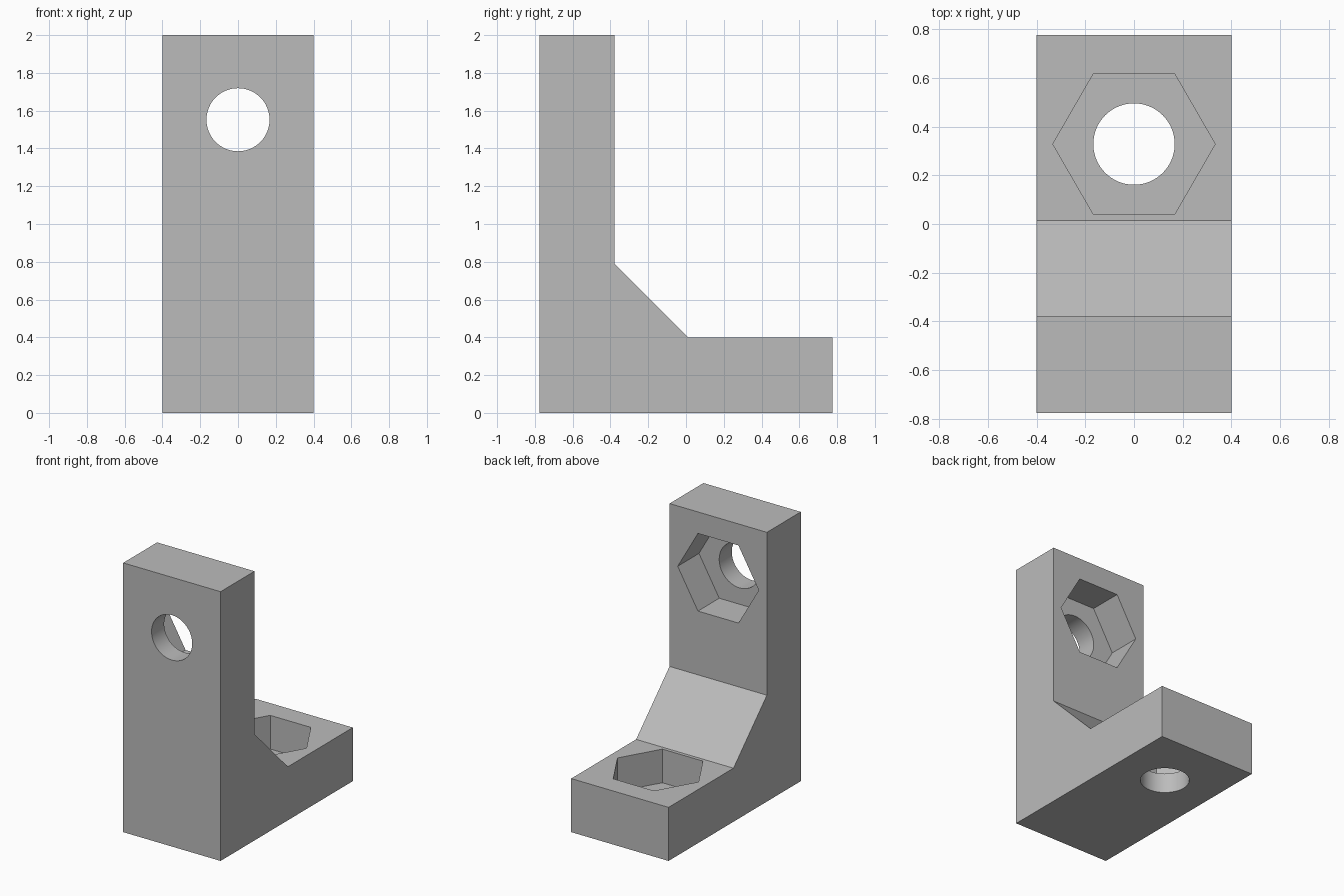
import bpy, bmesh
from math import pi
from mathutils import Matrix

if "Cube" in bpy.data.objects:
    bpy.data.objects.remove(bpy.data.objects["Cube"], do_unlink=True)

HALF_W, HALF_D, HEIGHT = 0.4, 0.776, 2.0
THICK, BRACE = 0.398, 0.392
HOLE_R, NUT_R, NUT_DEPTH = 0.167, 0.333, 0.25
INSET = 0.448  # hole centre to the end of each arm

grey = bpy.data.materials.new("plain grey")
grey.use_nodes = True
grey.diffuse_color = (0.5, 0.5, 0.5, 1)
grey.node_tree.nodes["Principled BSDF"].inputs["Base Color"].default_value = (0.5, 0.5, 0.5, 1)


def make_object(name, bm):
    bmesh.ops.recalc_face_normals(bm, faces=bm.faces[:])
    mesh = bpy.data.meshes.new(name)
    bm.to_mesh(mesh)
    bm.free()
    mesh.materials.append(grey)
    obj = bpy.data.objects.new(name, mesh)
    bpy.context.collection.objects.link(obj)
    return obj


def prism(name, sides, radius, start, end, placement):
    """Cutter running along its own z from start to end."""
    bm = bmesh.new()
    bmesh.ops.create_cone(bm, cap_ends=True, segments=sides, radius1=radius,
                          radius2=radius, depth=end - start,
                          matrix=placement @ Matrix.Translation((0, 0, (start + end) / 2)))
    obj = make_object(name, bm)
    obj.hide_render = True
    return obj


# Angle bracket: side profile with a sloped inner brace, extruded across x
inner = -HALF_D + THICK
profile = [(-HALF_D, 0), (HALF_D, 0), (HALF_D, THICK), (inner + BRACE, THICK),
           (inner, THICK + BRACE), (inner, HEIGHT), (-HALF_D, HEIGHT)]
bm = bmesh.new()
face = bm.faces.new([bm.verts.new((-HALF_W, y, z)) for y, z in profile])
side = bmesh.ops.extrude_face_region(bm, geom=[face])
bmesh.ops.translate(bm, vec=(2 * HALF_W, 0, 0),
                    verts=[v for v in side["geom"] if isinstance(v, bmesh.types.BMVert)])
bracket = make_object("angle_bracket", bm)

# Bolt hole and hexagonal nut pocket in each arm; z of each frame points out of the pocket
arms = {
    "base": Matrix.Translation((0, HALF_D - INSET, 0)),
    "upright": Matrix.Translation((0, -HALF_D, HEIGHT - INSET)) @ Matrix.Rotation(-pi / 2, 4, "X"),
}
corner_to_side = Matrix.Rotation(pi / 2, 4, "Z")
cutters = []
for arm, frame in arms.items():
    cutters.append(prism(arm + "_bolt_hole_cutter", 64, HOLE_R, -0.1, THICK + 0.05, frame))
    cutters.append(prism(arm + "_nut_pocket_cutter", 6, NUT_R, THICK - NUT_DEPTH,
                         THICK + 0.1, frame @ corner_to_side))
for cutter in cutters:
    cut = bracket.modifiers.new(cutter.name, "BOOLEAN")
    cut.operation = "DIFFERENCE"
    cut.solver = "EXACT"
    cut.object = cutter

# Apply the cuts, then drop the cutters
bpy.context.view_layer.objects.active = bracket
bracket.select_set(True)
for name in [m.name for m in bracket.modifiers]:
    bpy.ops.object.modifier_apply(modifier=name)
for cutter in cutters:
    bpy.data.objects.remove(cutter, do_unlink=True)

# Smooth hole walls, crisp edges
bpy.ops.object.select_all(action="DESELECT")
bracket.select_set(True)
bpy.ops.object.shade_smooth_by_angle(angle=pi / 6)
